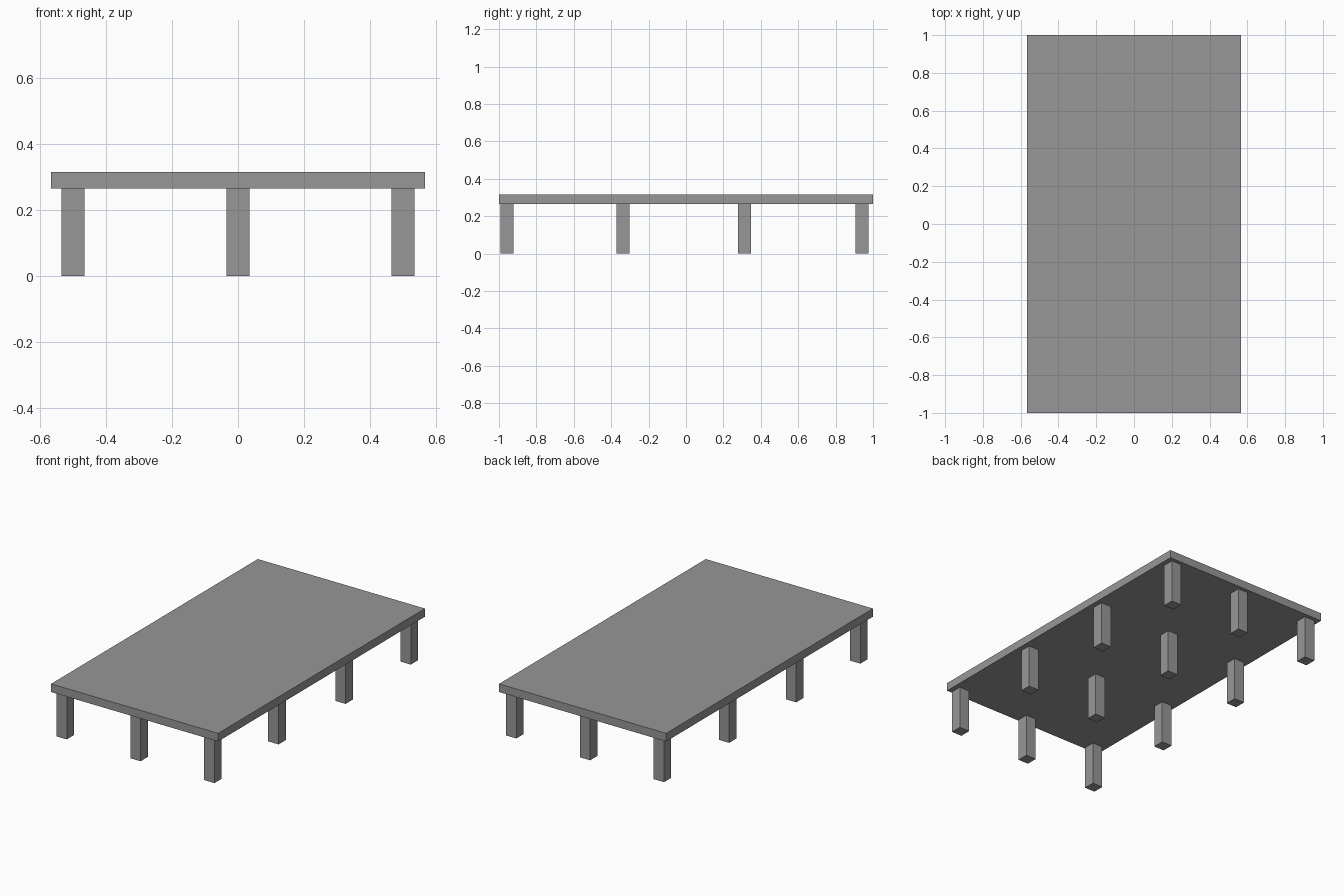
import bpy
import bmesh
from mathutils import Matrix, Vector

cube = bpy.data.objects.get("Cube")
if cube:
    bpy.data.objects.remove(cube, do_unlink=True)

# Single grey finish
GREY = (0.31, 0.31, 0.31, 1)
grey = bpy.data.materials.new("plain grey")
grey.use_nodes = True
grey.diffuse_color = GREY
grey.node_tree.nodes["Principled BSDF"].inputs["Base Color"].default_value = GREY


def box(name, low, high):
    low, high = Vector(low), Vector(high)
    bm = bmesh.new()
    bmesh.ops.create_cube(bm, size=1, matrix=Matrix.Diagonal((*(high - low), 1)))
    mesh = bpy.data.meshes.new(name)
    bm.to_mesh(mesh)
    bm.free()
    mesh.materials.append(grey)
    obj = bpy.data.objects.new(name, mesh)
    obj.location = (low + high) / 2
    bpy.context.collection.objects.link(obj)
    return obj


UNDERSIDE, TOP = 0.266, 0.316
HALF_LEG = 0.035

# Platform slab
box("platform_top", (-0.566, -1, UNDERSIDE), (0.566, 1, TOP))

# Square legs: three across, four along the length
columns = {"right": -0.5, "middle": 0, "left": 0.5}
rows = {"front": -0.957, "front_inner": -0.337, "back_inner": 0.312, "back": 0.942}
for row, y in rows.items():
    for column, x in columns.items():
        box(f"{row}_{column}_leg",
            (x - HALF_LEG, y - HALF_LEG, 0),
            (x + HALF_LEG, y + HALF_LEG, UNDERSIDE))
